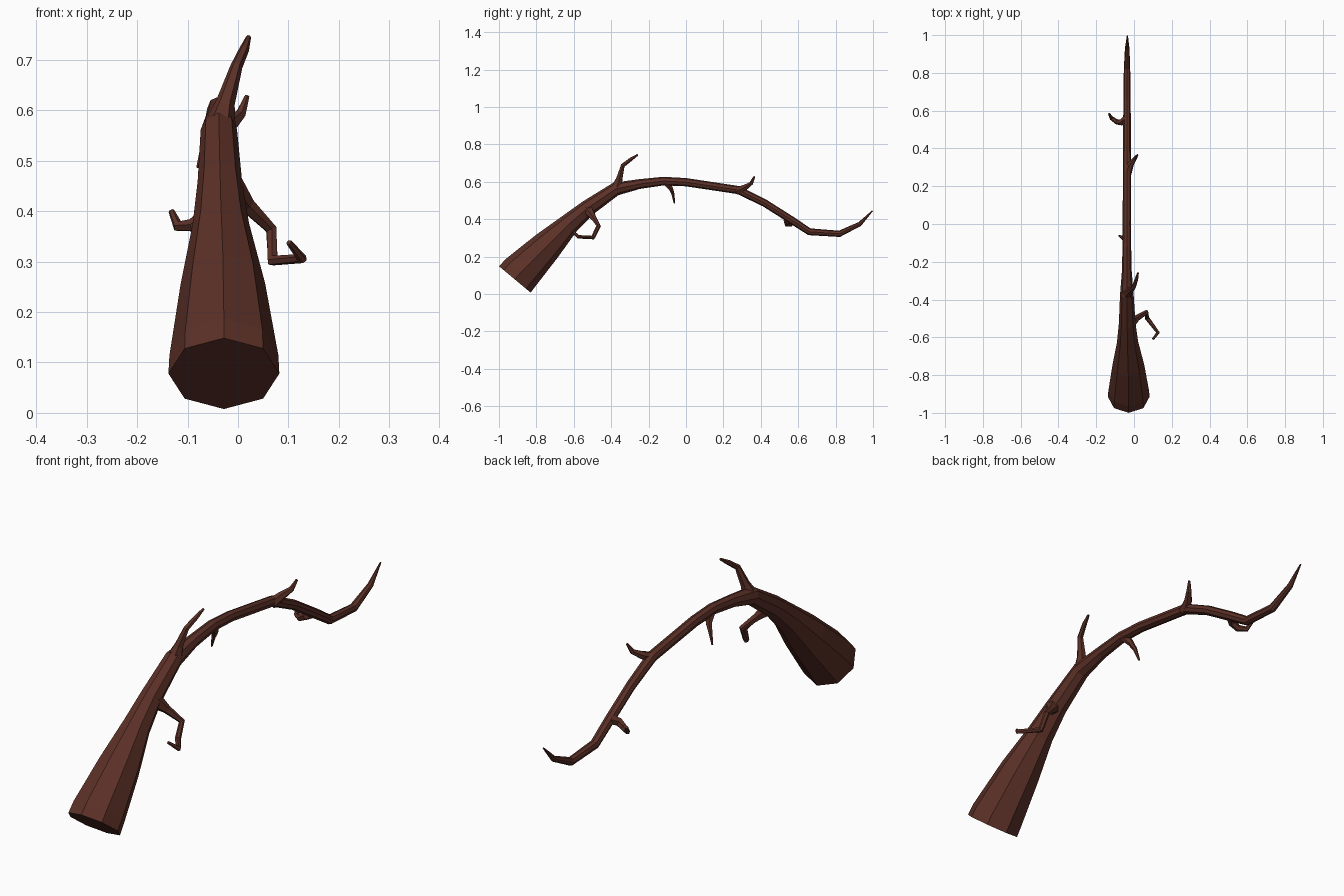
import bpy, bmesh, math
from mathutils import Vector

bark = bpy.data.materials.new("bark")
bark.diffuse_color = (0.105, 0.03, 0.02, 1)


def limb(name, pts, sides, start_dir=None):
    """Tapered faceted tube through points (x, y, z, radius)."""
    bm = bmesh.new()
    p = [Vector(q[:3]) for q in pts]
    rings, u = [], Vector((1, 0, 0))
    for i, c in enumerate(p):
        a = (c - p[i - 1]).normalized() if i else Vector()
        b = (p[i + 1] - c).normalized() if i < len(p) - 1 else Vector()
        t = (a + b).normalized()
        if i == 0 and start_dir:
            t = Vector(start_dir).normalized()
        # carry the cross-section frame along the path
        u = u - t * u.dot(t)
        if u.length < 0.2:
            u = t.orthogonal()
        u.normalize()
        v = t.cross(u)
        r = pts[i][3]
        rings.append([bm.verts.new(c + r * (math.cos(k) * u + math.sin(k) * v))
                      for k in (2 * math.pi * j / sides for j in range(sides))])
    for lo, hi in zip(rings, rings[1:]):
        for j in range(sides):
            k = (j + 1) % sides
            bm.faces.new((lo[j], lo[k], hi[k], hi[j]))
    end = bm.faces.new(rings[0][::-1])
    bm.faces.new(rings[-1])
    if start_dir:
        # chamfered sawn end
        bmesh.ops.inset_region(bm, faces=[end], thickness=0.018, depth=0.008)
    bmesh.ops.recalc_face_normals(bm, faces=bm.faces)
    me = bpy.data.meshes.new(name)
    bm.to_mesh(me)
    bm.free()
    me.materials.append(bark)
    ob = bpy.data.objects.new(name, me)
    bpy.context.collection.objects.link(ob)
    return ob


# Main bough: thick butt, arching over to an upturned tip
limb("main_bough", [
    (-0.028, -0.915, 0.078, 0.110), (-0.028, -0.885, 0.114, 0.108),
    (-0.030, -0.745, 0.255, 0.084), (-0.034, -0.624, 0.375, 0.056),
    (-0.036, -0.525, 0.460, 0.044), (-0.038, -0.375, 0.562, 0.036),
    (-0.038, -0.250, 0.588, 0.026), (-0.038, -0.120, 0.604, 0.023),
    (-0.038, 0.000, 0.598, 0.022), (-0.037, 0.280, 0.556, 0.022),
    (-0.037, 0.420, 0.487, 0.020), (-0.037, 0.570, 0.392, 0.020),
    (-0.037, 0.660, 0.333, 0.019), (-0.037, 0.820, 0.322, 0.017),
    (-0.036, 0.930, 0.375, 0.012), (-0.035, 0.997, 0.445, 0.003)],
    8, (0, 0.64, 0.77))

# Side twigs
limb("upper_twig", [
    (-0.036, -0.370, 0.570, 0.032), (-0.025, -0.357, 0.615, 0.019),
    (-0.003, -0.338, 0.687, 0.012), (0.012, -0.295, 0.720, 0.010),
    (0.021, -0.258, 0.745, 0.005)], 6)
limb("far_upper_twig", [
    (-0.034, 0.270, 0.550, 0.022), (-0.018, 0.315, 0.570, 0.017),
    (0.005, 0.348, 0.592, 0.011), (0.018, 0.366, 0.628, 0.005)], 6)
limb("lower_twig", [
    (-0.040, -0.105, 0.598, 0.022), (-0.050, -0.080, 0.562, 0.013),
    (-0.064, -0.070, 0.535, 0.009), (-0.079, -0.062, 0.486, 0.004)], 6)
limb("far_side_twig", [
    (-0.040, 0.560, 0.400, 0.021), (-0.065, 0.538, 0.388, 0.018),
    (-0.090, 0.540, 0.372, 0.014), (-0.119, 0.560, 0.370, 0.011),
    (-0.132, 0.583, 0.400, 0.006)], 6)
limb("hooked_twig", [
    (-0.018, -0.525, 0.450, 0.032), (0.018, -0.497, 0.412, 0.017),
    (0.066, -0.467, 0.364, 0.012), (0.069, -0.498, 0.302, 0.012),
    (0.127, -0.575, 0.306, 0.010), (0.101, -0.609, 0.338, 0.006)], 6)
